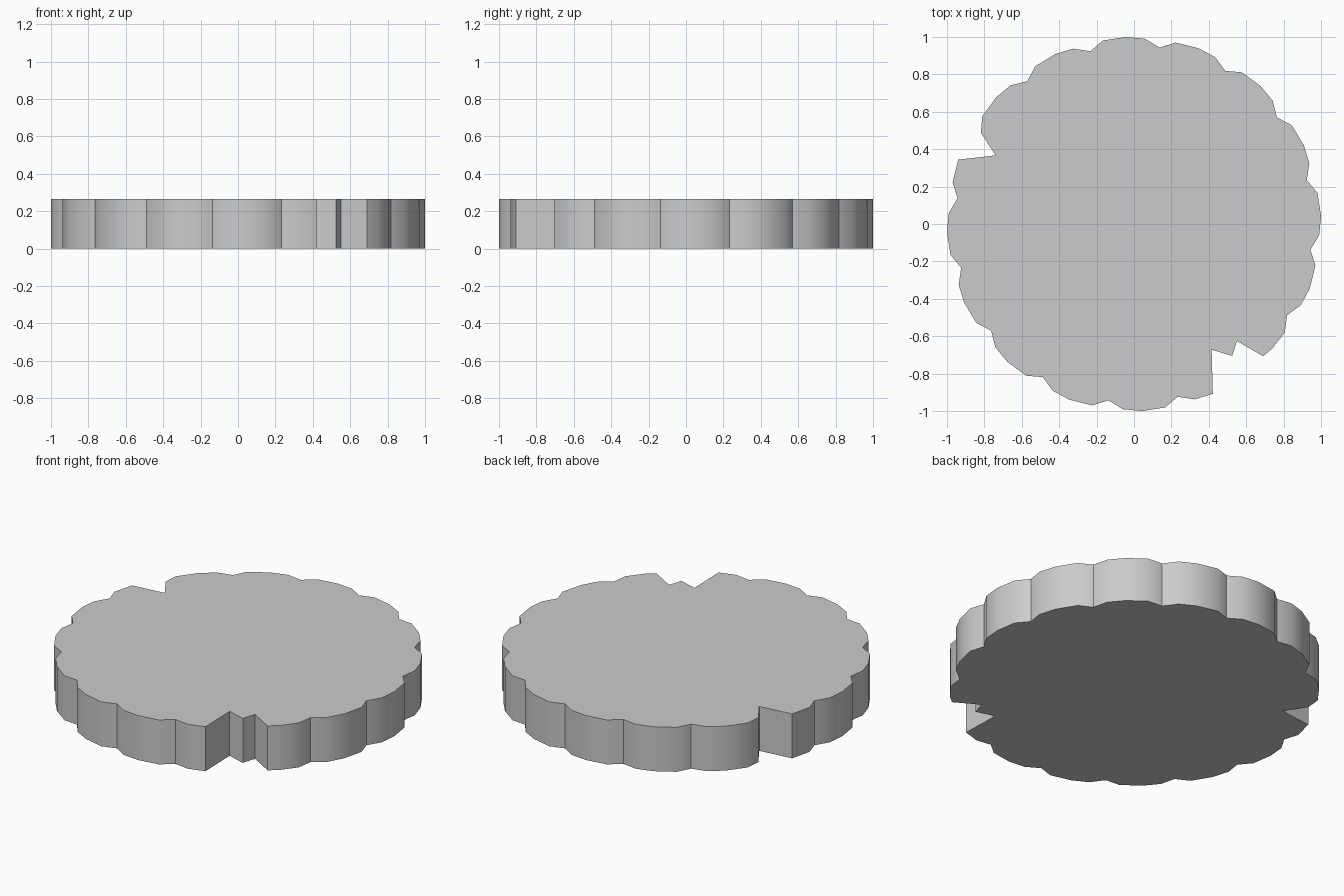
import bpy, bmesh, math

if "Cube" in bpy.data.objects:
    bpy.data.objects.remove(bpy.data.objects["Cube"])

HEIGHT = 0.265
COUNT = 16
START = -8.3                      # angle of the first groove, degrees
STEP = 360 / COUNT
SCALLOP = [(0, 0.953), (4.9, 0.992), (10.7, 1.001), (17.9, 0.995)]


def polar(angle, radius):
    a = math.radians(angle)
    return (radius * math.cos(a), radius * math.sin(a))


# Repeating scalloped rim
lobes = [[polar(START + i * STEP + a, r) for a, r in SCALLOP] for i in range(COUNT)]

# Bite on the back left
lobes[7][1] = (-0.74, 0.367)

# Jagged bite on the front right
lobes[13][3] = (0.415, -0.672)
lobes[14] = [(0.525, -0.705), (0.55, -0.625), (0.69, -0.707),
             (0.74, -0.665), (0.806, -0.58)]

# Extrude the outline into a flat disc
bm = bmesh.new()
base = bm.faces.new([bm.verts.new((x, y, 0)) for lobe in lobes for x, y in lobe])
top = bmesh.ops.extrude_face_region(bm, geom=[base], use_keep_orig=True)
bmesh.ops.translate(bm, vec=(0, 0, HEIGHT),
                    verts=[v for v in top["geom"] if isinstance(v, bmesh.types.BMVert)])
bmesh.ops.recalc_face_normals(bm, faces=bm.faces)
mesh = bpy.data.meshes.new("scalloped_disc")
bm.to_mesh(mesh)
bm.free()

disc = bpy.data.objects.new("scalloped_disc", mesh)
bpy.context.collection.objects.link(disc)

# Smooth lobes, sharp grooves and bite corners
bpy.context.view_layer.objects.active = disc
disc.select_set(True)
bpy.ops.object.shade_smooth_by_angle(angle=math.radians(36))
